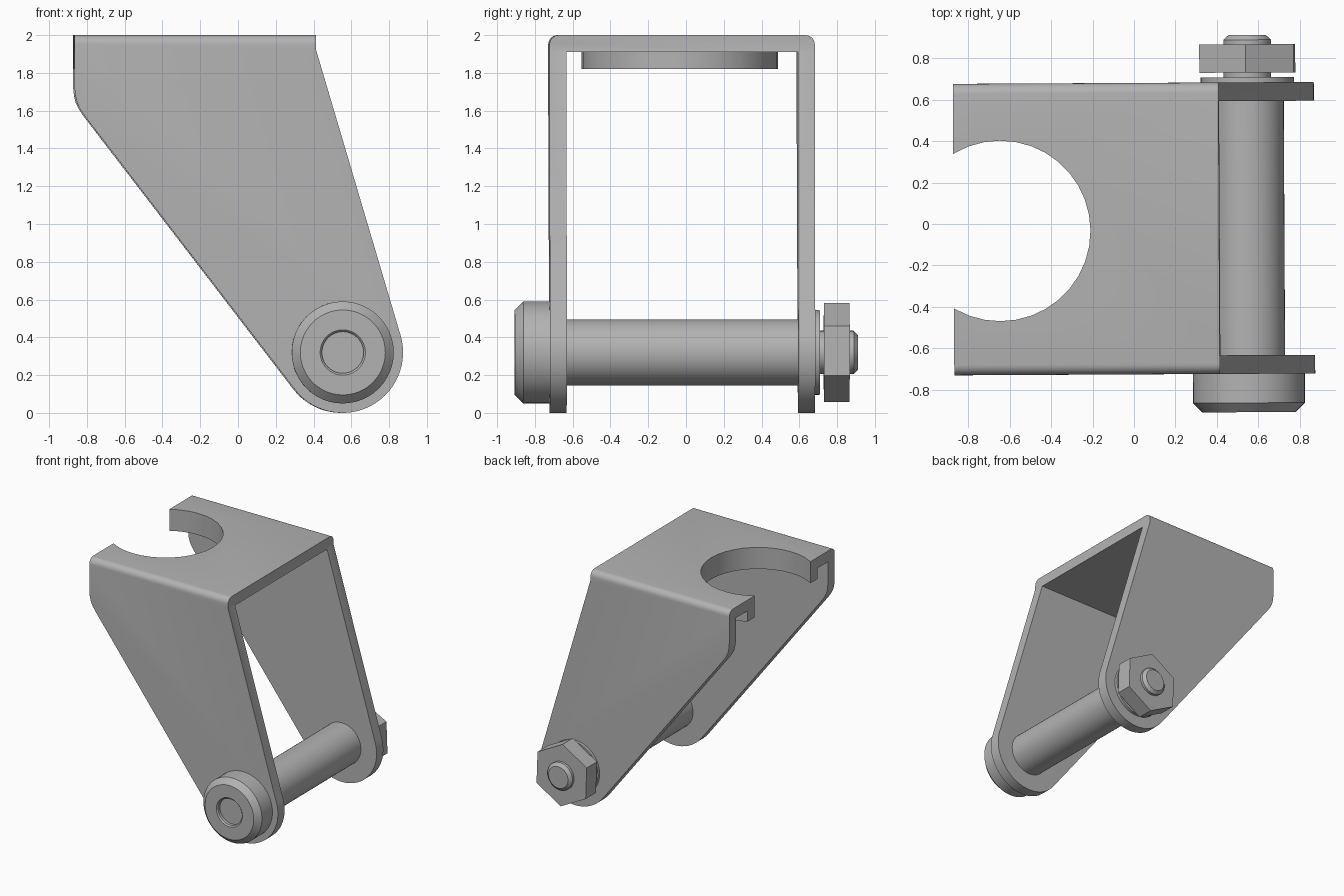
import bpy, bmesh
from math import sin, cos, radians, pi

cube = bpy.data.objects.get("Cube")
if cube:
    bpy.data.objects.remove(cube)

grey = bpy.data.materials.new("steel_grey")
grey.use_nodes = True
grey.diffuse_color = (0.45, 0.45, 0.45, 1)
grey.node_tree.nodes["Principled BSDF"].inputs["Base Color"].default_value = (0.45, 0.45, 0.45, 1)

AXIS_X, AXIS_Z = 0.55, 0.32          # pin axis
FRONT, BACK, THICK = -0.725, 0.68, 0.09
TOP, LEFT_X, RIGHT_X = 2.0, -0.87, 0.41
TILT = radians(0.3)                  # slight yaw of the whole assembly


def make(name, bm):
    bmesh.ops.recalc_face_normals(bm, faces=bm.faces)
    mesh = bpy.data.meshes.new(name)
    bm.to_mesh(mesh)
    bm.free()
    mesh.materials.append(grey)
    obj = bpy.data.objects.new(name, mesh)
    bpy.context.collection.objects.link(obj)
    return obj


def activate(obj):
    bpy.ops.object.select_all(action='DESELECT')
    obj.select_set(True)
    bpy.context.view_layer.objects.active = obj


def finish(obj):
    activate(obj)
    bpy.ops.object.shade_smooth_by_angle(angle=radians(30))
    obj.rotation_euler.z = TILT


def prism(name, points, offset):
    """Extrude a closed 3D outline along an offset."""
    bm = bmesh.new()
    face = bm.faces.new([bm.verts.new(p) for p in points])
    new = bmesh.ops.extrude_face_region(bm, geom=[face], use_keep_orig=True)["geom"]
    bmesh.ops.translate(bm, vec=offset, verts=[v for v in new if isinstance(v, bmesh.types.BMVert)])
    return make(name, bm)


def lathe(name, profile, sides=48, start=0.0):
    """Revolve (radius, y) points around the pin axis, with capped ends."""
    bm = bmesh.new()
    angles = [start + 2 * pi * i / sides for i in range(sides)]
    rings = [[bm.verts.new((AXIS_X + r * sin(a), y, AXIS_Z + r * cos(a))) for a in angles]
             for r, y in profile]
    for a, b in zip(rings, rings[1:]):
        for i in range(sides):
            j = (i + 1) % sides
            bm.faces.new((a[i], a[j], b[j], b[i]))
    bm.faces.new(rings[0])
    bm.faces.new(rings[-1])
    finish(make(name, bm))


def disc(name, radius, z0, z1):
    """Upright cylinder centred on the round opening in the top plate."""
    ring = [(-0.645 + radius * cos(2 * pi * i / 36), -0.03 + radius * sin(2 * pi * i / 36), z0)
            for i in range(36)]
    return prism(name, ring, (0, 0, z1 - z0))


def boolean(obj, tool, operation):
    mod = obj.modifiers.new(operation, 'BOOLEAN')
    mod.operation, mod.object, mod.solver = operation, tool, 'EXACT'
    activate(obj)
    bpy.ops.object.modifier_apply(modifier=mod.name)
    bpy.data.objects.remove(tool)


def arc(cx, cz, r, a0, a1, n):
    return [(cx + r * cos(radians(a0 + (a1 - a0) * i / n)),
             cz + r * sin(radians(a0 + (a1 - a0) * i / n))) for i in range(n + 1)]


# Folded bracket: U section with rounded outer bends
R = 0.05
section = [(FRONT, -0.1)]
section += arc(FRONT + R, TOP - R, R, 180, 90, 6)
section += arc(BACK - R, TOP - R, R, 90, 0, 6)
section += [(BACK, -0.1), (BACK - THICK, -0.1), (BACK - THICK, TOP - THICK),
            (FRONT + THICK, TOP - THICK), (FRONT + THICK, -0.1)]
bracket = prism("bracket", [(-1, y, z) for y, z in section], (2, 0, 0))

# Collar below the opening
boolean(bracket, disc("collar", 0.52, 1.82, 1.95), 'UNION')

# Trim to the side outline, rounded around the pin
outline = [(LEFT_X, 2.1), (LEFT_X, 1.73), (-0.865, 1.68), (-0.855, 1.64), (-0.838, 1.605), (-0.81, 1.565)]
outline += arc(AXIS_X, AXIS_Z, 0.32, -142.3, 16.3, 28)
outline += [(RIGHT_X, 1.92), (RIGHT_X, 2.1)]
boolean(bracket, prism("side_outline", [(x, -1, z) for x, z in outline], (0, 2, 0)), 'INTERSECT')

# Round opening
boolean(bracket, disc("opening", 0.435, 1.7, 2.2), 'DIFFERENCE')
finish(bracket)

# Pin, head, washer, nut and threaded end
lathe("pin_shaft", [(0.175, FRONT + 0.04), (0.175, BACK - 0.04)])
lathe("pin_head", [(0.11, -0.875), (0.11, -0.9), (0.12, -0.91), (0.225, -0.91),
                   (0.27, -0.865), (0.27, FRONT)])
lathe("washer", [(0.225, BACK), (0.225, 0.705)])
lathe("threaded_end", [(0.115, BACK - 0.05), (0.115, 0.885), (0.09, 0.908)])
lathe("hex_nut", [(0.262, 0.727), (0.262, 0.863)], sides=6, start=radians(-2))
